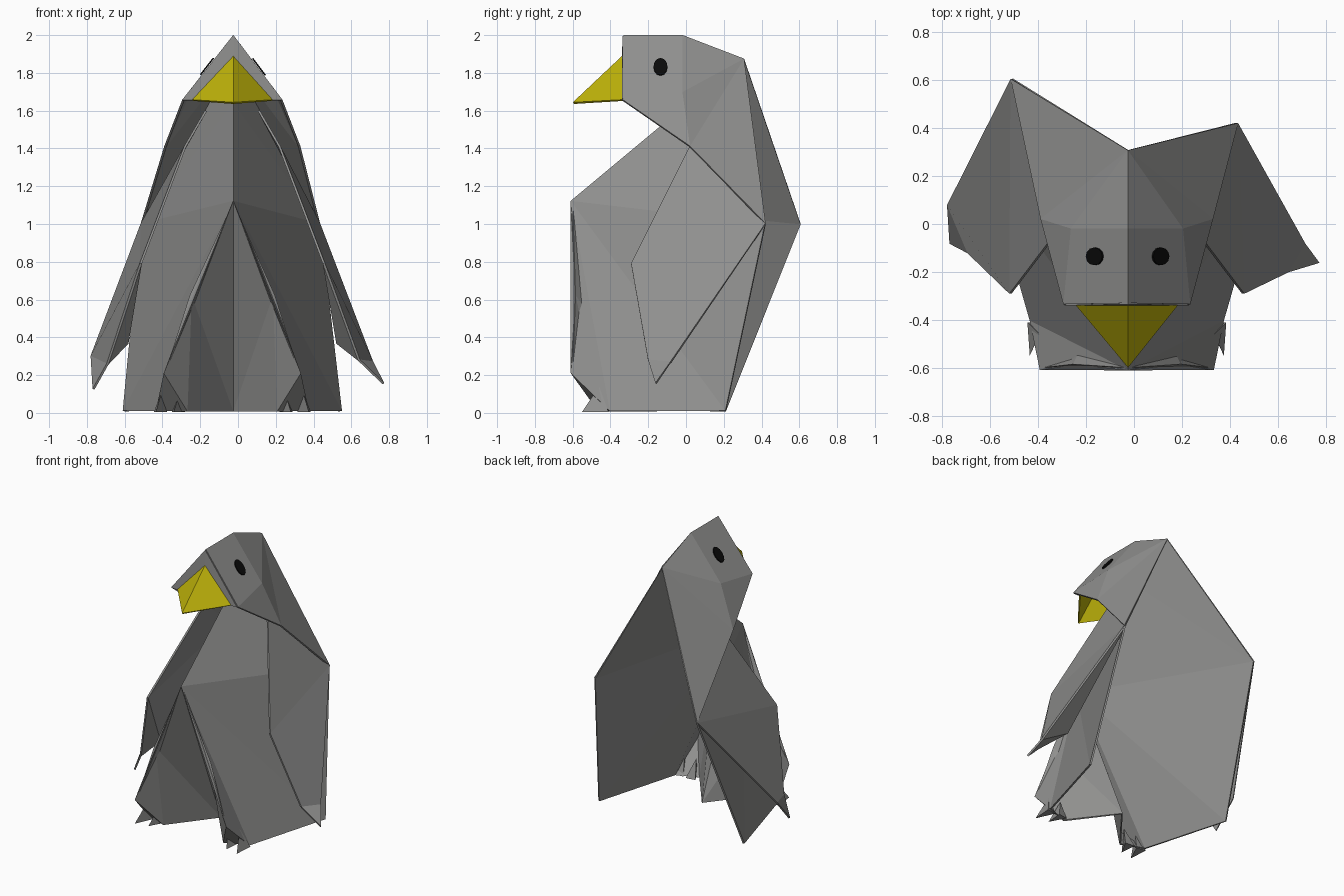
import bpy, bmesh, math
from mathutils import Vector

if "Cube" in bpy.data.objects:
    bpy.data.objects.remove(bpy.data.objects["Cube"])


def material(name, rgb):
    m = bpy.data.materials.new(name)
    m.diffuse_color = (*rgb, 1)
    m.use_nodes = True
    m.node_tree.nodes["Principled BSDF"].inputs["Base Color"].default_value = m.diffuse_color
    return m


GREY = material("paper grey", (0.28, 0.28, 0.275))
YELLOW = material("beak yellow", (0.52, 0.45, 0.003))
BLACK = material("eye black", (0.003, 0.003, 0.003))
MID = -0.025


def sheet(name, polys, mat, thick=0.012):
    """Folded paper: join polygons along shared corners, then thicken."""
    bm = bmesh.new()
    for poly in polys:
        bm.faces.new([bm.verts.new(p) for p in poly])
    bmesh.ops.remove_doubles(bm, verts=bm.verts, dist=0.001)
    bmesh.ops.recalc_face_normals(bm, faces=bm.faces)
    me = bpy.data.meshes.new(name)
    bm.to_mesh(me)
    bm.free()
    me.materials.append(mat)
    ob = bpy.data.objects.new(name, me)
    bpy.context.collection.objects.link(ob)
    if thick:
        mod = ob.modifiers.new("paper", 'SOLIDIFY')
        mod.thickness = thick
        mod.offset = 0
    return ob


# centre fold, shared by both halves
crown_front = (MID, -0.33, 1.995)
crown = (MID, -0.02, 1.995)
nape = (MID, 0.305, 1.87)
neck = (MID, 0.02, 1.64)
apex = (MID, -0.605, 1.12)
groin = (MID, -0.15, 0.01)
beak_top = (MID, -0.335, 1.885)
beak_tip = (MID, -0.595, 1.64)

mantle, face, body, beak = [], [], [], []
for s, label in ((1, "right"), (-1, "left")):
    def P(x, y, z):
        return (x, y, z) if s > 0 else (-0.06 - x, y, z)

    # the back corners and wing tips differ a little from side to side
    if s > 0:
        back = (0.43, 0.42, 1.0)
        tips = [(0.64, -0.2, 0.28), (0.77, -0.16, 0.155), (0.71, -0.08, 0.27)]
    else:
        back = (-0.51, 0.605, 1.0)
        tips = [(-0.69, -0.12, 0.26), (-0.765, -0.08, 0.125), (-0.775, 0.08, 0.3)]
    cheek = P(0.23, -0.335, 1.655)
    temple = Vector(cheek).lerp(Vector(crown_front), 0.12)
    temple.y = -0.02
    shoulder = P(0.325, 0.02, 1.41)
    heel = P(0.545, 0.21, 0.01)
    toe_out = P(0.37, -0.40, 0.01)
    toe_in = P(0.21, -0.46, 0.01)
    shin = P(0.33, -0.605, 0.21)
    thigh = P(0.19, -0.585, 0.62)

    # hood: head and back of neck
    mantle += [[crown_front, crown, temple, cheek], [cheek, temple, shoulder],
               [crown, nape, temple], [temple, nape, shoulder],
               [nape, back, shoulder]]

    # beak half and the narrow face strip beside it
    beak_side = P(0.18, -0.335, 1.655)
    beak.append([beak_top, beak_tip, beak_side])
    face.append([crown_front, beak_top, beak_side, cheek])

    # flank, and the inside of the leg folded back to the centre
    body += [[apex, thigh, shin], [apex, shin, toe_out], [apex, toe_out, heel],
             [apex, heel, back], [apex, back, neck], [neck, back, nape],
             [apex, groin, thigh], [thigh, groin, toe_in], [thigh, toe_in, shin],
             [shin, toe_in, toe_out]]

    # wing: outer layer, and an inner layer folded back against the flank
    elbow = P(0.455, -0.29, 0.79)
    arm = P(0.22, 0.02, 1.41)
    root = P(0.11, 0.10, 1.60)
    pit = P(0.525, -0.05, 0.37)
    sheet(label + "_wing", [[root, arm, back], [arm, elbow, back],
                            [elbow, tips[0], tips[2], back],
                            [tips[0], tips[1], tips[2]]], GREY)
    sheet(label + "_wing_lining", [[elbow, pit, back], [elbow, tips[0], pit],
                                   [pit, tips[0], tips[2]],
                                   [pit, tips[2], back]], GREY)

    # toes: small pointed folds
    for i, (x, y) in enumerate(((0.375, -0.55), (0.28, -0.53))):
        a, b = P(x - 0.06, -0.42, 0.005), P(x + 0.01, -0.41, 0.005)
        top, tip = P(x - 0.04, -0.46, 0.14), P(x, y, 0.005)
        sheet(f"{label}_toe_{i}", [[a, top, tip], [top, b, tip],
                                   [a, tip, b], [a, b, top]], GREY, 0)

    # eye plate lying on the side of the head
    down = Vector(cheek) - Vector(crown_front)
    down.y = 0
    down.normalize()
    along = Vector((0, 1, 0))
    normal = Vector((-down.z * s, 0, abs(down.x)))
    centre = Vector((MID, -0.135, 1.995)) + down * 0.212 + normal * 0.011
    pts = [centre + along * 0.037 * math.cos(t) + down * 0.056 * math.sin(t)
           for t in (2 * math.pi * k / 12 for k in range(12))]
    sheet(label + "_eye", [pts], BLACK, 0.008)

sheet("head_hood", mantle, GREY)
sheet("face", face, GREY, 0.01)
sheet("body", body, GREY)
sheet("beak", beak, YELLOW)
